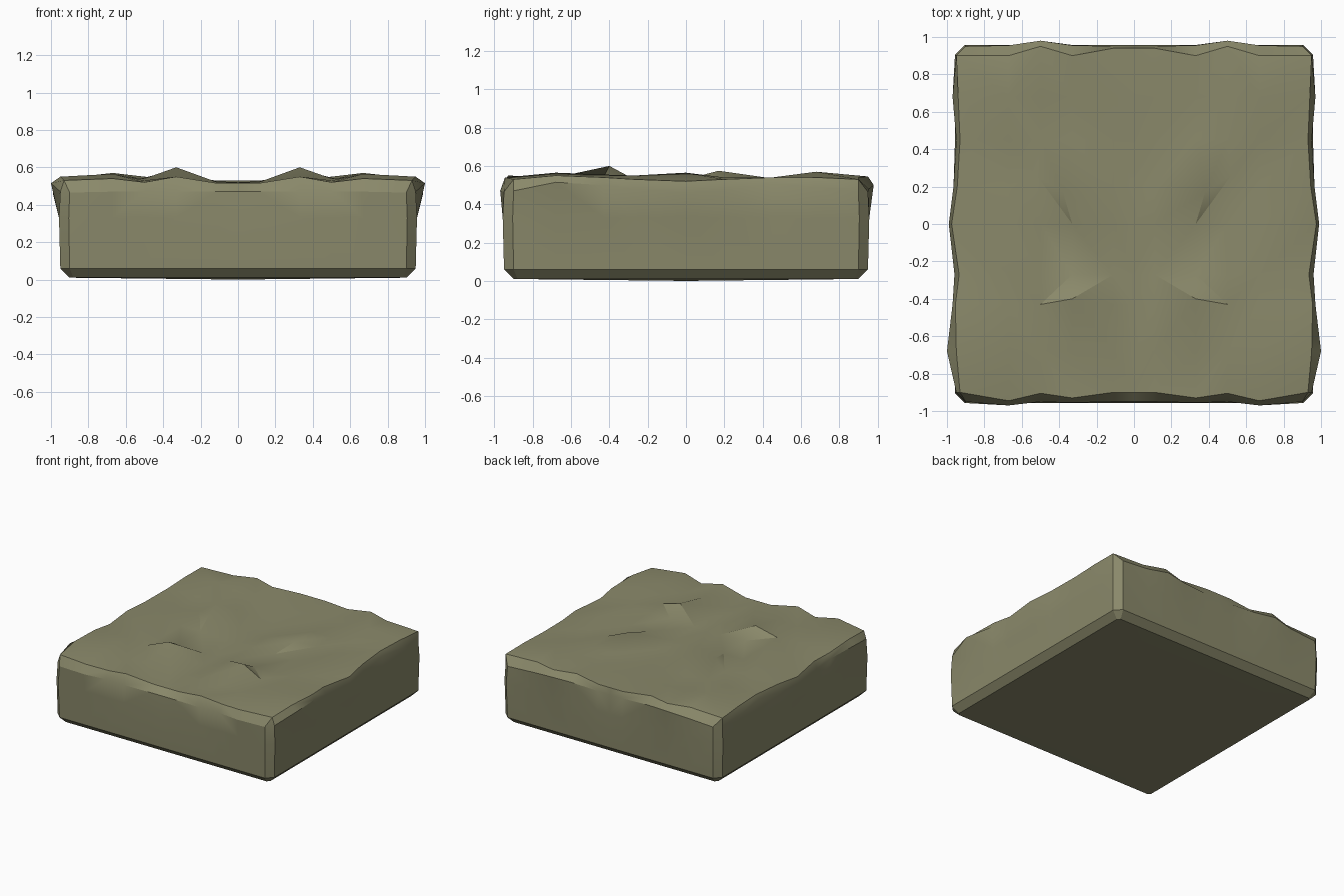
import bpy
import bmesh

cube = bpy.data.objects.get("Cube")
if cube:
    bpy.data.objects.remove(cube, do_unlink=True)

# One moss-grey stone colour
stone = bpy.data.materials.new("mossy_stone")
stone.use_nodes = True
colour = (0.255, 0.25, 0.145, 1)
stone.diffuse_color = colour
bsdf = next(n for n in stone.node_tree.nodes if n.type == "BSDF_PRINCIPLED")
bsdf.inputs["Base Color"].default_value = colour
bsdf.inputs["Roughness"].default_value = 0.9

# Half grid of the worn top, from the centre line out to the side
columns = [0, .11, .33, .5, .67, .94]
rows = [-.9, -.68, -.43, -.27, 0, .2, .45, .68, .9]
heights = [  # hundredths of a unit, one row per y
    [51.5, 51.5, 55, 52, 54, 53],
    [52, 52, 54, 53, 56.5, 55],
    [52, 52, 60, 54, 55.5, 54],
    [52, 52, 53, 53, 55, 53],
    [52, 52, 53, 53, 56.5, 52],
    [52, 52.5, 57.5, 54, 54, 53],
    [52, 52, 53, 53.5, 54, 54],
    [53, 53, 53.5, 55, 57, 54],
    [53, 53, 54, 54.5, 54, 53],
]
front_y = [-.9, -.9, -.93, -.905, -.945, -.9]
back_y = [.94, .94, .9, .95, .9, .9]
side_x = [.93, .95, .955, .935, .975, .945, .93, .94, .95]
moved = {(2, 2): (.33, -.4), (2, 5): (.38, .17), (3, 5): (.52, .26)}

bm = bmesh.new()


def top_point(i, j):
    x, y = moved.get((i, j), (columns[i], rows[j]))
    if i == len(columns) - 1:
        x = side_x[j]
    if j == 0:
        y = front_y[i]
    elif j == len(rows) - 1:
        y = back_y[i]
    return bm.verts.new((x, y, heights[j][i] / 100))


grid = [[top_point(i, j) for i in range(len(columns))] for j in range(len(rows))]

# Top surface, with the crease of each cell set by its diagonal
flipped = {(2, 2), (1, 2), (3, 7), (4, 0)}
for j in range(len(rows) - 1):
    for i in range(len(columns) - 1):
        a, b = grid[j][i], grid[j][i + 1]
        c, d = grid[j + 1][i + 1], grid[j + 1][i]
        if (i, j) in flipped:
            bm.faces.new((a, b, d))
            bm.faces.new((b, c, d))
        else:
            bm.faces.new((a, b, c))
            bm.faces.new((a, c, d))

# Rim path: front centre, around the side, to back centre.
# The corner vertices repeat so that the upright corners are chamfered.
rim = grid[0] + [row[-1] for row in grid] + grid[-1][::-1]

# Lip under the top edge: outward reach and height along the same path
lip_front = [(x, y, .47) for x, y in zip(columns, [-.95, -.95, -.955, -.95, -.97])]
lip_side = list(zip([.95, 1, .97, .96, .99, .965, .95, .97, .95], rows,
                    [.47, .515, .5, .48, .46, .475, .505, .49, .465]))
lip_back = [(x, y, z) for x, y, z in zip(columns, [.95, .95, .955, .98, .955],
                                         [.48, .48, .49, .5, .48])]
lip = (lip_front + [(.9, -.95, .465)] + lip_side
       + [(.9, .95, .465)] + lip_back[::-1])


def wall_ring(reach, corner, z):
    front = [(x, -reach) for x in columns[:-1]] + [(corner, -reach)]
    side = [(reach, y) for y in [-corner] + rows[1:-1] + [corner]]
    back = [(x, -y) for x, y in front[::-1]]
    return [bm.verts.new((x, y, z)) for x, y in front + side + back]


rings = [
    rim,
    [bm.verts.new(p) for p in lip],
    wall_ring(.957, .905, .33),
    wall_ring(.95, .9, .06),
    wall_ring(.9, .88, .01),
]

# Join the rings into the walls and the lower chamfer
for upper, lower in zip(rings, rings[1:]):
    for k in range(len(upper) - 1):
        loop = [upper[k], lower[k], lower[k + 1], upper[k + 1]]
        bm.faces.new(list(dict.fromkeys(loop)))

# Underside fan
middle = bm.verts.new((0, 0, 0))
for a, b in zip(rings[-1], rings[-1][1:]):
    bm.faces.new((middle, b, a))

# Mirror to the other half and weld the seam
copy = bmesh.ops.duplicate(bm, geom=bm.verts[:] + bm.edges[:] + bm.faces[:])["geom"]
for v in copy:
    if isinstance(v, bmesh.types.BMVert):
        v.co.x = -v.co.x
bmesh.ops.remove_doubles(bm, verts=bm.verts[:], dist=.0005)
bmesh.ops.recalc_face_normals(bm, faces=bm.faces[:])

mesh = bpy.data.meshes.new("stone_slab")
bm.to_mesh(mesh)
bm.free()
mesh.materials.append(stone)
slab = bpy.data.objects.new("stone_slab", mesh)
bpy.context.collection.objects.link(slab)

# Smooth faces with sharp chips and chamfers
bpy.ops.object.select_all(action="DESELECT")
slab.select_set(True)
bpy.context.view_layer.objects.active = slab
bpy.ops.object.shade_smooth_by_angle(angle=.5)
